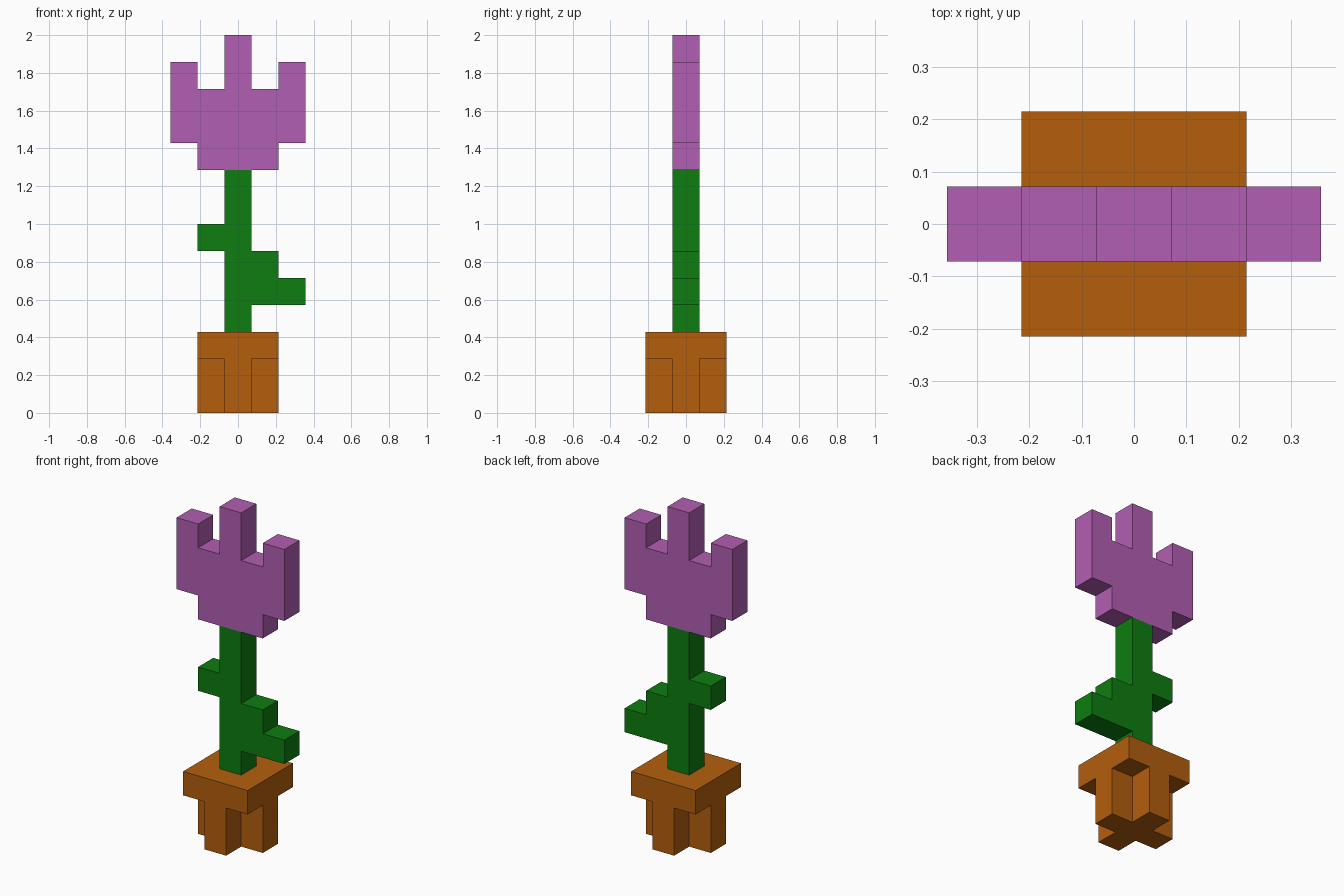
import bpy
import bmesh
from mathutils import Vector

cube = bpy.data.objects.get("Cube")
if cube:
    bpy.data.objects.remove(cube, do_unlink=True)

U = 1 / 7  # size of one block


def material(name, rgb):
    m = bpy.data.materials.new(name)
    m.use_nodes = True
    color = (*rgb, 1.0)
    m.diffuse_color = color
    bsdf = m.node_tree.nodes["Principled BSDF"]
    bsdf.inputs["Base Color"].default_value = color
    bsdf.inputs["Roughness"].default_value = 0.8
    return m


def extrude_outline(name, outline, to_3d, direction, mat):
    """Extrude a flat outline, given in blocks, into a solid."""
    bm = bmesh.new()
    face = bm.faces.new([bm.verts.new(Vector(to_3d(a, b)) * U) for a, b in outline])
    result = bmesh.ops.extrude_face_region(bm, geom=[face], use_keep_orig=True)
    moved = [v for v in result["geom"] if isinstance(v, bmesh.types.BMVert)]
    bmesh.ops.translate(bm, verts=moved, vec=Vector(direction) * U)
    bmesh.ops.recalc_face_normals(bm, faces=bm.faces)
    mesh = bpy.data.meshes.new(name)
    bm.to_mesh(mesh)
    bm.free()
    mesh.materials.append(mat)
    obj = bpy.data.objects.new(name, mesh)
    bpy.context.collection.objects.link(obj)
    return obj


def upright(name, outline, mat):
    """One block thick slab, outline in x and z."""
    return extrude_outline(name, outline, lambda x, z: (x, -0.5, z), (0, 1, 0), mat)


def flat(name, outline, z, height, mat):
    """Horizontal slab, outline in x and y."""
    return extrude_outline(name, outline, lambda x, y: (x, y, z), (0, 0, height), mat)


clay = material("clay_orange", (0.455, 0.113, 0.004))
green = material("leaf_green", (0.004, 0.205, 0.005))
purple = material("petal_purple", (0.445, 0.113, 0.445))

# Pot: cross-shaped base, then a square rim
quarter = [(1.5, -0.5), (1.5, 0.5), (0.5, 0.5)]
cross = []
for _ in range(4):
    cross += quarter
    quarter = [(-y, x) for x, y in quarter]
flat("pot_base", cross, 0, 2, clay)
flat("pot_rim", [(-1.5, -1.5), (1.5, -1.5), (1.5, 1.5), (-1.5, 1.5)], 2, 1, clay)

# Stem with a stepped left leaf and a small right leaf
upright("stem_and_leaves", [
    (-0.5, 3), (0.5, 3), (0.5, 4), (2.5, 4), (2.5, 5), (1.5, 5), (1.5, 6),
    (0.5, 6), (0.5, 9), (-0.5, 9), (-0.5, 7), (-1.5, 7), (-1.5, 6), (-0.5, 6)],
    green)

# Flower: symmetric half outline mirrored across x
half = [(1.5, 9), (1.5, 10), (2.5, 10), (2.5, 13), (1.5, 13), (1.5, 12),
        (0.5, 12), (0.5, 14)]
upright("flower", half + [(-x, z) for x, z in reversed(half)], purple)
